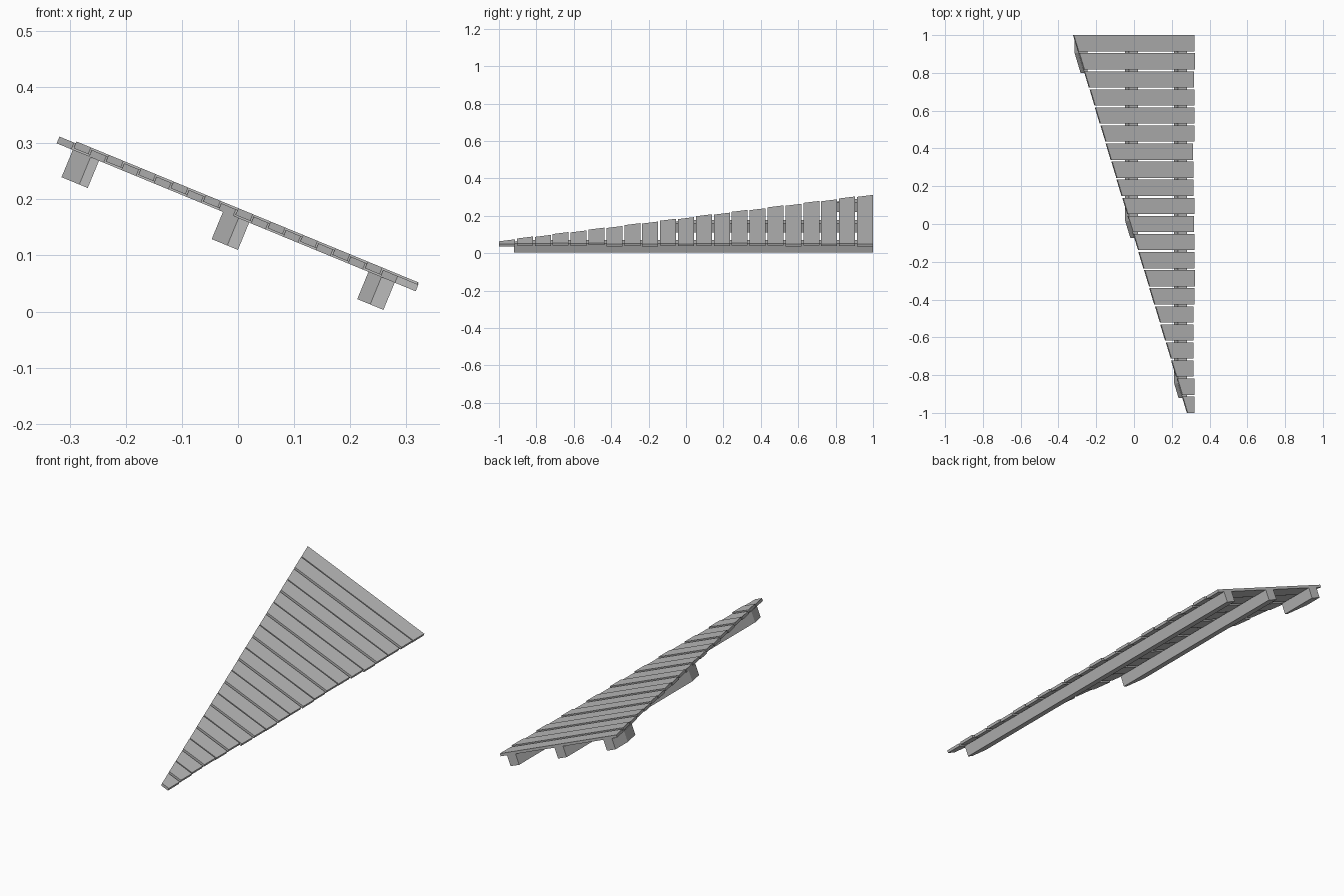
import bpy, bmesh, math, random
from mathutils import Matrix

cube = bpy.data.objects.get("Cube")
if cube:
    bpy.data.objects.remove(cube, do_unlink=True)

random.seed(4)
TILT = Matrix.Rotation(math.radians(22.4), 4, 'Y')  # roof pitch, falling toward +x

grey = bpy.data.materials.new("plain grey")
grey.use_nodes = True
grey.diffuse_color = (0.5, 0.5, 0.5, 1)
grey.node_tree.nodes["Principled BSDF"].inputs["Base Color"].default_value = (0.5, 0.5, 0.5, 1)


def slab(name, outline, bottom, top):
    """Extrude a flat outline between two heights, then tilt it."""
    bm = bmesh.new()
    face = bm.faces.new([bm.verts.new((x, y, bottom)) for x, y in outline])
    grown = bmesh.ops.extrude_face_region(bm, geom=[face])["geom"]
    for v in grown:
        if isinstance(v, bmesh.types.BMVert):
            v.co.z = top
    bmesh.ops.recalc_face_normals(bm, faces=bm.faces)
    bm.transform(TILT)
    mesh = bpy.data.meshes.new(name)
    bm.to_mesh(mesh)
    bm.free()
    mesh.materials.append(grey)
    bpy.context.collection.objects.link(bpy.data.objects.new(name, mesh))


def hip_x(y):
    """Diagonal edge of the triangular panel."""
    return -0.413 + (1 - y) * 0.326


def hip_y(x):
    return 1 - (x + 0.413) / 0.326


# Planks: every second one sits slightly higher, with uneven eave ends
COUNT, WIDTH = 21, 0.086
pitch = (2 - WIDTH) / (COUNT - 1)
for i in range(COUNT):
    back = 1 - i * pitch
    front = back - WIDTH
    eave = 0.279 - (random.uniform(0, 0.01) if i < COUNT - 1 else 0)
    lift = 0.0035 * (i % 2)
    slab(f"plank_{i + 1}",
         [(hip_x(back), back), (hip_x(front), front), (eave, front), (eave, back)],
         0.154 + lift, 0.167 + lift)

# Joists: cut along the diagonal, with a blunt front end
for name, x, end in (("upper_joist", -0.382, 0.8),
                     ("middle_joist", -0.0925, -0.075),
                     ("lower_joist", 0.188, -0.92)):
    right = x + 0.0505
    slab(name, [(x, 1), (x, hip_y(x)), (hip_x(end), end), (right, end), (right, 1)],
         0.1015, 0.155)
